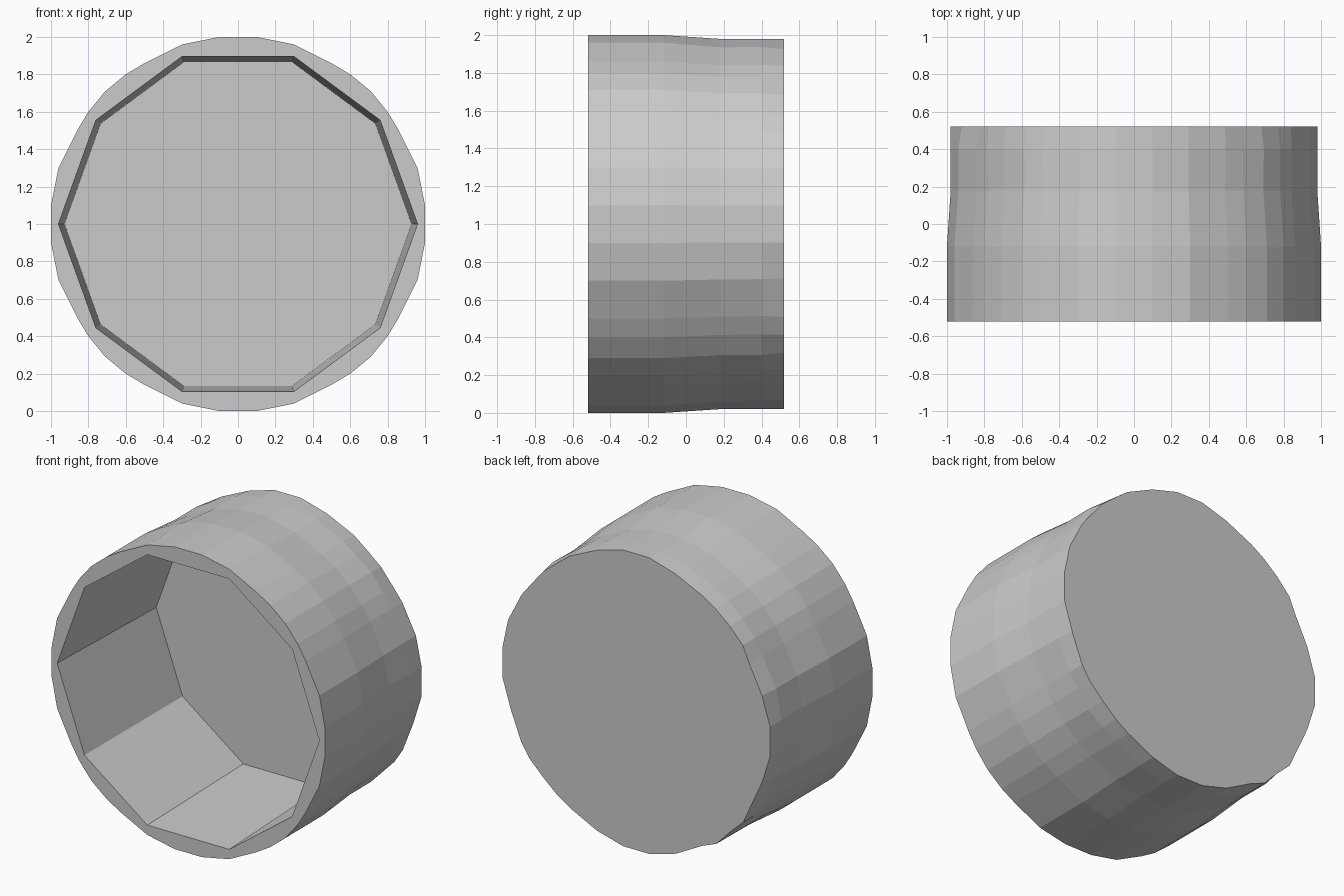
import bpy, bmesh, random

if "Cube" in bpy.data.objects:
    bpy.data.objects.remove(bpy.data.objects["Cube"])

random.seed(4)

def full_ring(quadrant):
    """Turn a 90 degree rotation-symmetric outline into a whole ring."""
    ring, pts = [], quadrant
    for _ in range(4):
        ring += pts
        pts = [(-z, x) for x, z in pts]
    return ring

# Outer round outline and inner ten-sided outline (x, z about the axis)
OUTER = full_ring([(1, .1), (.96, .3), (.86, .5), (.8, .6), (.71, .71),
                   (.6, .8), (.5, .86), (.3, .96), (.1, 1)])
OUTER = OUTER[:]
half = [(.96, 0), (.76, .555), (.3, .895), (-.3, .895), (-.76, .555)]
INNER = half + [(-x, -z) for x, z in half]

bm = bmesh.new()

def add_ring(outline, y, scale=1.0, wobble=0.0):
    verts = []
    for x, z in outline:
        s = scale - random.uniform(0, wobble)
        if min(abs(x), abs(z)) < .15:
            s = scale
        verts.append(bm.verts.new((x * s, y, 1 + z * s)))
    return verts

def skin(a, b):
    n = len(a)
    for i in range(n):
        j = (i + 1) % n
        bm.faces.new((a[i], a[j], b[j], b[i]))

def loop_edges(r):
    return [bm.edges.get((r[i], r[(i + 1) % len(r)])) for i in range(len(r))]

# Outer wall, slightly narrower and uneven towards the back
rings = [add_ring(OUTER, -.52), add_ring(OUTER, -.12),
         add_ring(OUTER, .18, .98, .006), add_ring(OUTER, .40, .98, .008),
         add_ring(OUTER, .52, .98, .022)]
for a, b in zip(rings, rings[1:]):
    skin(a, b)
bm.faces.new(rings[-1])

# Tapered ten-sided cavity with a flat floor
mouth = add_ring(INNER, -.52)
floor = add_ring(INNER, .47, .967)
skin(floor, mouth)
bm.faces.new(floor)

# Flat front rim between the two outlines
bmesh.ops.triangle_fill(bm, use_beauty=True, use_dissolve=False,
                        edges=loop_edges(rings[0]) + loop_edges(mouth))
bmesh.ops.recalc_face_normals(bm, faces=bm.faces[:])

mesh = bpy.data.meshes.new("round_cup")
bm.to_mesh(mesh)
bm.free()
cup = bpy.data.objects.new("round_cup", mesh)
bpy.context.collection.objects.link(cup)
